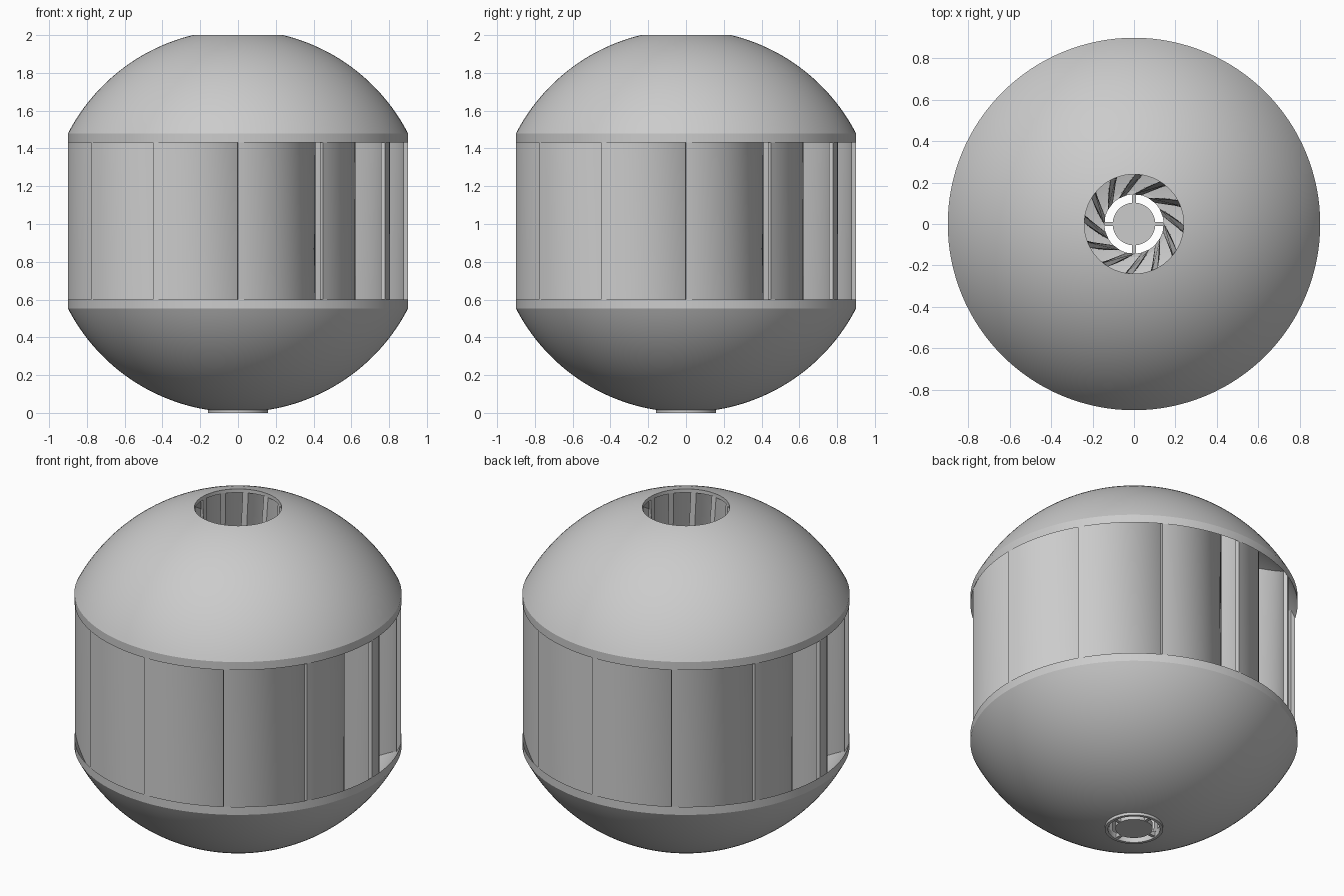
import bpy, bmesh
from math import sin, cos, acos, atan2, hypot, sqrt, pi, radians

cube = bpy.data.objects.get("Cube")
if cube:
    bpy.data.objects.remove(cube)

grey = bpy.data.materials.new("plain grey")
grey.use_nodes = True
COLOUR = (0.6, 0.6, 0.6, 1)
grey.diffuse_color = COLOUR
grey.node_tree.nodes["Principled BSDF"].inputs["Base Color"].default_value = COLOUR

# Shared dimensions
CENTRE_Z, OUTER, INNER = 1.016, 1.0125, 0.991
RIM, TOP_HOLE, BASE_HOLE = 0.9, 0.24, 0.143
BLADES, THICK = 12, 0.024


def finish(name, bm):
    bmesh.ops.recalc_face_normals(bm, faces=bm.faces)
    mesh = bpy.data.meshes.new(name)
    bm.to_mesh(mesh)
    bm.free()
    mesh.materials.append(grey)
    obj = bpy.data.objects.new(name, mesh)
    bpy.context.collection.objects.link(obj)
    bpy.ops.object.select_all(action="DESELECT")
    obj.select_set(True)
    bpy.context.view_layer.objects.active = obj
    bpy.ops.object.shade_smooth_by_angle(angle=radians(25))
    return obj


def lathe(name, profile, steps=128):
    """Turn a closed (radius, z) profile around the z axis."""
    bm = bmesh.new()
    rings = [[bm.verts.new((r * cos(2 * pi * i / steps), r * sin(2 * pi * i / steps), z))
              for r, z in profile] for i in range(steps)]
    n = len(profile)
    for i in range(steps):
        a, b = rings[i], rings[(i + 1) % steps]
        for j in range(n):
            k = (j + 1) % n
            bm.faces.new((a[j], b[j], b[k], a[k]))
    return finish(name, bm)


def sphere_arc(radius, r0, r1, side, steps=32):
    a0, a1 = acos(r0 / radius), acos(r1 / radius)
    angles = [a0 + (a1 - a0) * i / steps for i in range(steps + 1)]
    return [(radius * cos(a), CENTRE_Z + side * radius * sin(a)) for a in angles]


# Domed shells, trimmed to a straight rim
for name, side, hole in (("upper_dome", 1, TOP_HOLE), ("lower_dome", -1, BASE_HOLE)):
    lathe(name, sphere_arc(OUTER, hole, RIM, side) + sphere_arc(INNER, RIM, hole, side))

# Curved blades: each is an upright arc whose inner edge leans out towards the top
ARC, CX, CY = 0.52, -0.109, -0.391
CDIST, CDIR = hypot(CX, CY), atan2(CY, CX)
START = atan2(-RIM - CY, -CX)


def blade_point(radius, end_r, t, side):
    end = CDIR + acos((end_r ** 2 - CDIST ** 2 - radius ** 2) / (2 * CDIST * radius))
    a = START + (end - START) * t
    x, y = CX + radius * cos(a), CY + radius * sin(a)
    return x, y, CENTRE_Z + side * sqrt((INNER + 0.003) ** 2 - x * x - y * y)


def blade(index, steps=40):
    bm = bmesh.new()
    turn = 2 * pi * index / BLADES
    c, s = cos(turn), sin(turn)
    corners = ((ARC, BASE_HOLE, -1), (ARC, TOP_HOLE, 1),
               (ARC - THICK, TOP_HOLE, 1), (ARC - THICK, BASE_HOLE, -1))
    rows = []
    for i in range(steps + 1):
        row = []
        for radius, end_r, side in corners:
            x, y, z = blade_point(radius, end_r, i / steps, side)
            row.append(bm.verts.new((x * c - y * s, x * s + y * c, z)))
        rows.append(row)
    for a, b in zip(rows, rows[1:]):
        for j in range(4):
            k = (j + 1) % 4
            bm.faces.new((a[j], b[j], b[k], a[k]))
    bm.faces.new(rows[0])
    bm.faces.new(rows[-1])
    finish(f"blade_{index + 1}", bm)


for i in range(BLADES):
    blade(i)

# Base collar, hub disc and the four spokes joining them
lathe("base_collar", [(BASE_HOLE, 0), (0.16, 0), (0.16, 0.04), (BASE_HOLE, 0.04)], 64)

bm = bmesh.new()
bmesh.ops.create_cone(bm, cap_ends=True, segments=64, radius1=0.103, radius2=0.103, depth=0.03)
bmesh.ops.translate(bm, verts=bm.verts, vec=(0, 0, 0.02))
finish("hub_disc", bm)

for name, sx, sy in (("spoke_pair_x", 0.29, 0.018), ("spoke_pair_y", 0.018, 0.29)):
    bm = bmesh.new()
    bmesh.ops.create_cube(bm, size=1)
    bmesh.ops.scale(bm, verts=bm.verts, vec=(sx, sy, 0.026))
    bmesh.ops.translate(bm, verts=bm.verts, vec=(0, 0, 0.02))
    finish(name, bm)
